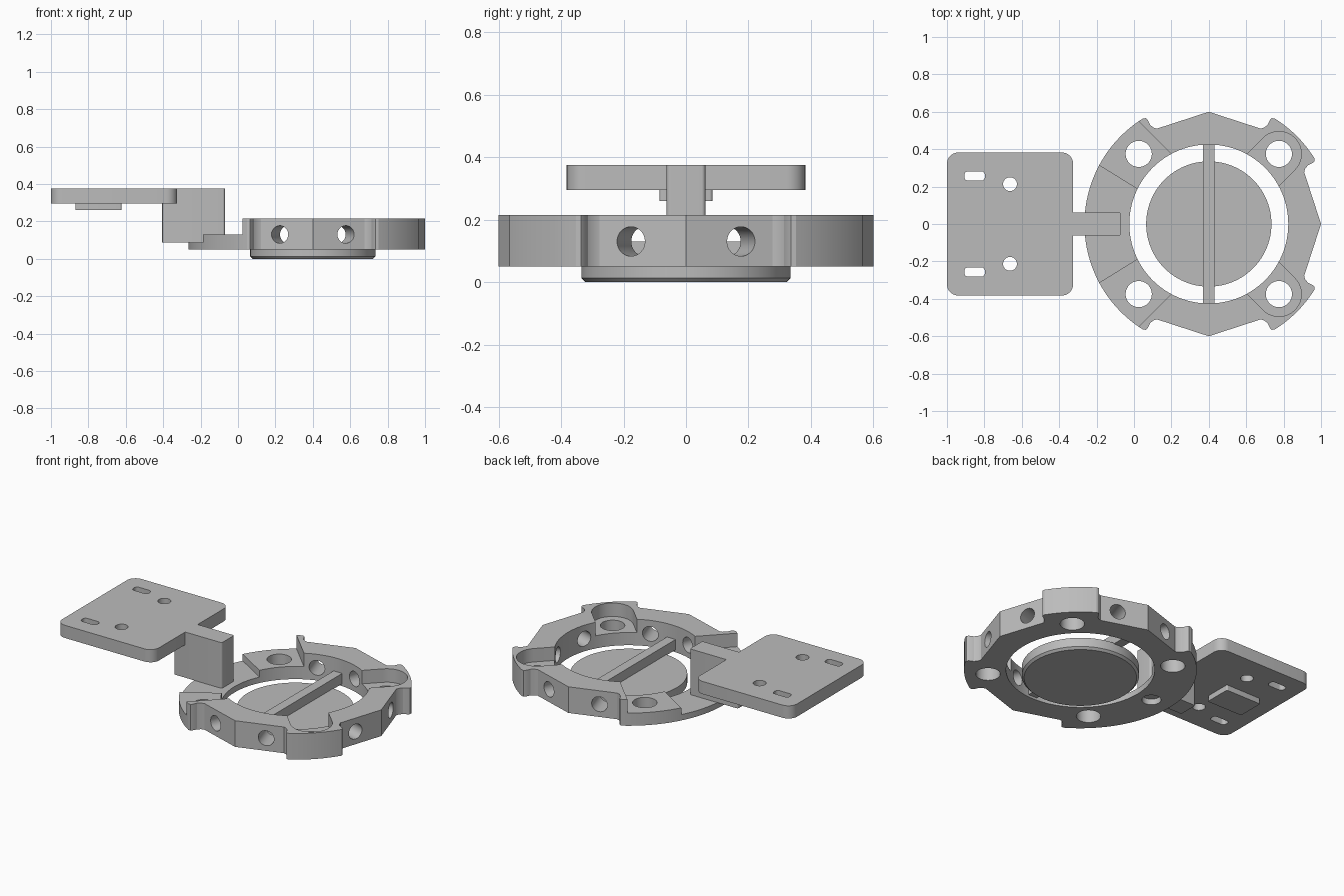
import bpy
import bmesh
from math import sin, cos, pi, radians
from mathutils import Vector, Matrix

if "Cube" in bpy.data.objects:
    bpy.data.objects.remove(bpy.data.objects["Cube"], do_unlink=True)

grey = bpy.data.materials.new("plain grey")
grey.use_nodes = True
grey.diffuse_color = (0.5, 0.5, 0.5, 1)
grey.node_tree.nodes["Principled BSDF"].inputs["Base Color"].default_value = (0.5, 0.5, 0.5, 1)

CX = 0.4            # ring centre on x
DIAG = 0.53         # distance of the mounting holes from the ring centre


def polar(r, degrees):
    return Vector((r * cos(radians(degrees)), r * sin(radians(degrees))))


def arc(centre, r, start, end, steps):
    return [Vector(centre) + polar(r, start + (end - start) * i / steps) for i in range(steps + 1)]


def capsule(a, b, r):
    """Outline of a round-ended slot from a to b."""
    a, b = Vector(a), Vector(b)
    turn = math_angle(b - a)
    return arc(b, r, turn - 90, turn + 90, 20) + arc(a, r, turn + 90, turn + 270, 20)


def math_angle(v):
    return -Vector((1, 0)).angle_signed(v) * 180 / pi


def rounded_rect(x0, x1, y, r):
    pts = []
    for i, (cx, cy) in enumerate([(x1 - r, y - r), (x0 + r, y - r), (x0 + r, r - y), (x1 - r, r - y)]):
        pts += arc((cx, cy), r, 90 * i, 90 * i + 90, 8)
    return pts


def prism(name, outline, z0, z1, shift=0.0):
    """Extrude a flat outline from z0 to z1."""
    bm = bmesh.new()
    face = bm.faces.new([bm.verts.new((p[0] + shift, p[1], z0)) for p in outline])
    top = bmesh.ops.extrude_face_region(bm, geom=[face])["geom"]
    bmesh.ops.translate(bm, vec=(0, 0, z1 - z0), verts=[v for v in top if isinstance(v, bmesh.types.BMVert)])
    bmesh.ops.recalc_face_normals(bm, faces=bm.faces)
    mesh = bpy.data.meshes.new(name)
    bm.to_mesh(mesh)
    bm.free()
    mesh.materials.append(grey)
    obj = bpy.data.objects.new(name, mesh)
    bpy.context.collection.objects.link(obj)
    return obj


def disc(name, centre, r, z0, z1, shift=0.0, steps=48):
    return prism(name, arc(centre, r, 0, 360, steps)[:-1], z0, z1, shift)


def select_only(obj):
    bpy.ops.object.select_all(action="DESELECT")
    obj.select_set(True)
    bpy.context.view_layer.objects.active = obj


def cut(obj, cutters):
    select_only(obj)
    for c in cutters:
        c.hide_render = True
        mod = obj.modifiers.new("cut", "BOOLEAN")
        mod.operation = "DIFFERENCE"
        mod.solver = "EXACT"
        mod.object = c
        bpy.ops.object.modifier_apply(modifier=mod.name)
        bpy.data.objects.remove(c, do_unlink=True)


# Ring outline: faceted sides with hooked notches, round on the bracket side
half = [(0.51, 0.277), (0.515, 0.295), (0.53, 0.314), (0.557, 0.327), (0.566, 0.336)]
side = [Vector((x, -y)) for x, y in reversed(half)] + [Vector((0.6, 0))] + [Vector(p) for p in half]
outline = []
for turn in (-90, 0, 90):
    rot = Matrix.Rotation(radians(turn), 2)
    outline += [rot @ p for p in side]
    if turn < 90:
        outline += arc((0, 0), 0.665, turn + 32, turn + 58, 14)
outline += arc((0, 0), 0.665, 122, 238, 60)
ring = prism("ring", outline, 0.05, 0.215, CX)

# Central opening and mounting holes
cutters = [disc("opening", (0, 0), 0.425, 0, 0.3, CX, 96)]
cutters += [disc("mount_hole", polar(DIAG, a), 0.07, 0, 0.3, CX) for a in (45, 135, 225, 315)]
cutters.append(disc("screw_hole", polar(DIAG, 180), 0.055, 0, 0.3, CX))
# Pockets that open inward on the far side from the bracket
for a in (45, -45):
    cutters.append(prism("pocket", capsule(polar(0.25, a), polar(DIAG, a), 0.12), 0.13, 0.3, CX))
# Stepped down bracket side: pads first, then the low seat between them
q0, q1 = [polar(0.122, 45) + polar(r, 135) for r in (0.2, 0.9)]
upper = [q0, q1, Vector((-0.9, q1.y))]
cutters.append(prism("pad_step", upper + [Vector((p.x, -p.y)) for p in reversed(upper)], 0.13, 0.3, CX))
seat = [(-0.2, 0.075), (-0.9, 0.507), (-0.9, -0.507), (-0.2, -0.075)]
cutters.append(prism("seat_step", seat, 0.087, 0.3, CX))
# Radial holes through the facets
for base in (-90, 0, 90):
    for a in (base - 18, base + 18):
        hole = disc("radial_hole", (0, 0), 0.047, 0.3, 0.8)
        hole.data.transform(Matrix.Translation((CX, 0, 0.13)) @ Matrix.Rotation(radians(a), 4, "Z")
                            @ Matrix.Rotation(pi / 2, 4, "Y"))
        cutters.append(hole)
cut(ring, cutters)

# Central disc with a chamfered lower edge
centre_disc = disc("centre_disc", (0, 0), 0.335, 0, 0.07, CX, 96)
for v in centre_disc.data.vertices:
    if v.co.z < 0.01:
        v.co.x = CX + (v.co.x - CX) * 0.96
        v.co.y *= 0.96
bevel_band = disc("disc_band", (0, 0), 0.335, 0.013, 0.07, CX, 96)
for v in centre_disc.data.vertices:
    if v.co.z > 0.01:
        v.co.z = 0.013

# Bar across the opening
bar = prism("cross_bar", [(-0.03, -0.43), (0.03, -0.43), (0.03, 0.43), (-0.03, 0.43)], 0.065, 0.13, CX)

# Bracket: riser, mounting plate with holes and slots, pad underneath
riser = prism("bracket_riser", rounded_rect(-0.405, -0.07, 0.062, 0.012), 0.087, 0.375)
plate = prism("mounting_plate", rounded_rect(-1, -0.325, 0.382, 0.06), 0.295, 0.375)
plate_cuts = []
for s in (1, -1):
    plate_cuts.append(disc("plate_hole", (-0.663, 0.213 * s), 0.037, 0.2, 0.5))
    plate_cuts.append(prism("plate_slot", rounded_rect(-0.055, 0.055, 0.025, 0.02), 0.2, 0.5, -0.852))
    plate_cuts[-1].data.transform(Matrix.Translation((0, 0.257 * s, 0)))
cut(plate, plate_cuts)
under_pad = prism("under_pad", rounded_rect(-0.87, -0.622, 0.085, 0.01), 0.26, 0.295)

for obj in (ring, centre_disc, bevel_band, bar, riser, plate, under_pad):
    select_only(obj)
    bpy.ops.object.shade_smooth_by_angle(angle=radians(25))
